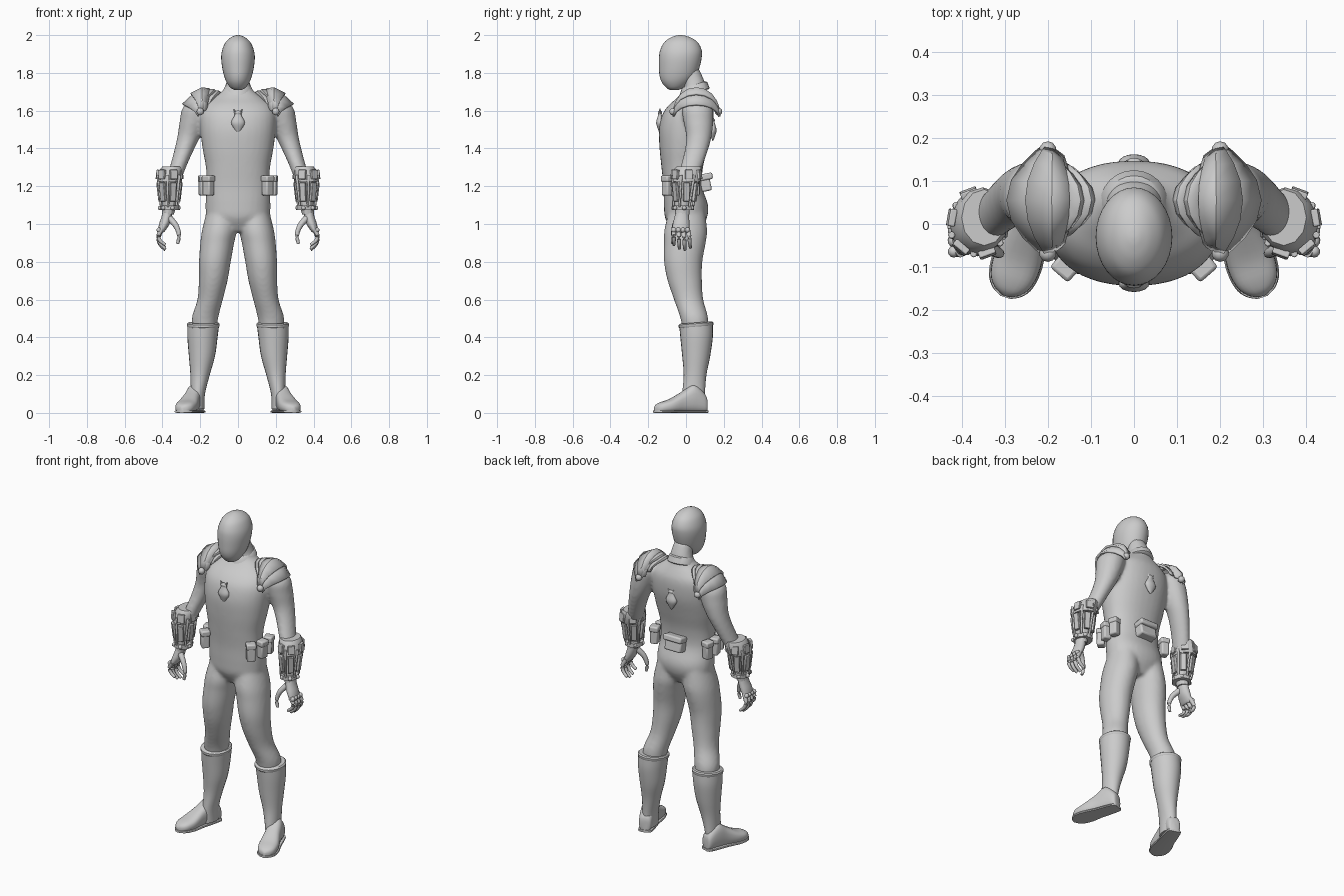
import bpy, bmesh, math
from mathutils import Vector, Matrix

cube = bpy.data.objects.get("Cube")
if cube:
    bpy.data.objects.remove(cube, do_unlink=True)

grey = bpy.data.materials.new("plain_grey")
grey.use_nodes = True
grey.diffuse_color = (0.6, 0.6, 0.6, 1)
grey.node_tree.nodes["Principled BSDF"].inputs["Base Color"].default_value = (0.6, 0.6, 0.6, 1)


def finish(bm, name, mirror=False, angle=40, bevel=0, solid=0):
    """Turn a bmesh into a shaded object with its modifiers."""
    bmesh.ops.recalc_face_normals(bm, faces=bm.faces)
    mesh = bpy.data.meshes.new(name)
    bm.to_mesh(mesh)
    bm.free()
    obj = bpy.data.objects.new(name, mesh)
    bpy.context.collection.objects.link(obj)
    mesh.materials.append(grey)
    bpy.ops.object.select_all(action='DESELECT')
    obj.select_set(True)
    bpy.context.view_layer.objects.active = obj
    bpy.ops.object.shade_smooth_by_angle(angle=math.radians(angle))
    if solid:
        mod = obj.modifiers.new("thickness", 'SOLIDIFY')
        mod.thickness, mod.offset = solid, 0
    if bevel:
        mod = obj.modifiers.new("bevel", 'BEVEL')
        mod.width, mod.segments = bevel, 2
    if mirror:
        obj.modifiers.new("mirror", 'MIRROR').use_mirror_merge = False
    return obj


def dense(rows, k=4):
    """Catmull-Rom interpolation of a list of tuples."""
    out = []
    for i in range(len(rows) - 1):
        a, b, c, d = (rows[max(0, min(len(rows) - 1, i + j))] for j in (-1, 0, 1, 2))
        for s in range(k):
            t = s / k
            out.append(tuple(q + t / 2 * (r - p + t * (2*p - 5*q + 4*r - w + t * (3*(q - r) + w - p)))
                             for p, q, r, w in zip(a, b, c, d)))
    return out + [rows[-1]]


def ring(c, u, v, n=24, power=2):
    """Superellipse around c with half axes u and v."""
    pts = []
    for i in range(n):
        a = 2 * math.pi * i / n
        co, si = math.cos(a), math.sin(a)
        pts.append(Vector(c) + Vector(u) * math.copysign(abs(co) ** (2 / power), co)
                   + Vector(v) * math.copysign(abs(si) ** (2 / power), si))
    return pts


def loft(bm, rings):
    rows = [[bm.verts.new(p) for p in r] for r in rings]
    n = len(rows[0])
    for lo, hi in zip(rows, rows[1:]):
        for i in range(n):
            bm.faces.new((lo[i], lo[(i + 1) % n], hi[(i + 1) % n], hi[i]))
    bm.faces.new(rows[0])
    bm.faces.new(rows[-1])


def limb(bm, rows, side=1, n=24, k=4, power=2):
    """Rows of (z, x min, x max, y min, y max)."""
    loft(bm, [ring((side * (a + b) / 2, (c + d) / 2, z), ((b - a) / 2, 0, 0), (0, (d - c) / 2, 0), n, power)
              for z, a, b, c, d in dense(rows, k)])


def tube(bm, pts, r0, r1, n=10):
    pts = [Vector(p) for p in dense(pts, 3)]
    rings = []
    for i, p in enumerate(pts):
        d = pts[min(i + 1, len(pts) - 1)] - pts[max(i - 1, 0)]
        q = d.to_track_quat('Z', 'Y')
        r = r0 + (r1 - r0) * i / (len(pts) - 1)
        rings.append(ring(p, q @ Vector((r, 0, 0)), q @ Vector((0, r, 0)), n))
    loft(bm, rings)


def box(bm, loc, size, turn=0, tilt=0):
    m = (Matrix.Translation(loc) @ Matrix.Rotation(turn, 4, 'Z') @ Matrix.Rotation(tilt, 4, 'Y')
         @ Matrix.Diagonal((*size, 1)))
    bmesh.ops.create_cube(bm, size=1, matrix=m)


def ball(bm, loc, r):
    bmesh.ops.create_uvsphere(bm, u_segments=10, v_segments=6, radius=r, matrix=Matrix.Translation(loc))


# Body suit: trunk, neck, arms and legs fused into one smooth skin
bm = bmesh.new()
trunk = [(.96, .08, -.07, .07), (1.03, .16, -.11, .11), (1.1, .172, -.117, .117), (1.2, .166, -.12, .085),
         (1.3, .17, -.13, .09), (1.4, .188, -.14, .115), (1.5, .2, -.143, .14), (1.58, .2, -.125, .147),
         (1.63, .18, -.09, .142), (1.67, .13, -.045, .125), (1.71, .078, -.015, .105), (1.75, .062, -.015, .1),
         (1.82, .05, -.04, .07)]
limb(bm, [(z, -w, w, a, b) for z, w, a, b in trunk], n=32, power=2.2)
arm = [(1.67, .16, .21, .03, .09), (1.62, .14, .29, -.02, .14), (1.55, .16, .308, -.015, .145),
       (1.47, .195, .32, 0, .137), (1.4, .23, .335, -.005, .12), (1.3, .275, .362, -.03, .085),
       (1.2, .31, .395, -.055, .045), (1.06, .342, .4, -.055, .015)]
leg = [(1.07, .01, .165, -.09, .1), (.97, .006, .19, -.115, .112), (.9, .02, .2, -.117, .105),
       (.8, .038, .207, -.117, .087), (.7, .055, .208, -.098, .085), (.6, .08, .215, -.064, .092),
       (.5, .105, .245, -.03, .118), (.4, .12, .24, -.01, .115)]
for side in (1, -1):
    limb(bm, arm, side)
    limb(bm, leg, side)
suit = finish(bm, "body_suit")
mod = suit.modifiers.new("fuse", 'REMESH')
mod.mode, mod.voxel_size, mod.use_smooth_shade = 'VOXEL', 0.01, True
mod = suit.modifiers.new("soften", 'SMOOTH')
mod.factor, mod.iterations = 0.5, 8

# Smooth masked head
bm = bmesh.new()
head = [(1.71, .02, -.085, -.04), (1.722, .04, -.105, -.01), (1.75, .06, -.128, .025), (1.785, .074, -.14, .055),
        (1.83, .084, -.143, .072), (1.88, .089, -.143, .083), (1.92, .084, -.137, .083), (1.96, .067, -.117, .064),
        (1.985, .042, -.085, .03), (1.997, .018, -.053, -.005), (2, .004, -.034, -.026)]
limb(bm, [(z, -w, w, a, b) for z, w, a, b in head], n=32)
finish(bm, "head", angle=80)

# Tilted collar
bm = bmesh.new()
loft(bm, [ring((0, .045, z), (w, 0, 0), (0, w, .25 * w), 24)
          for z, w in ((1.695, .075), (1.7, .08), (1.735, .067), (1.74, .06))])
finish(bm, "collar")

# Boots: shaft, foot and sole
bm = bmesh.new()
boot = [(.02, .178, .25, -.02, .1), (.1, .175, .25, -.02, .1), (.2, .15, .252, -.012, .108),
        (.3, .122, .26, -.02, .128), (.4, .108, .268, -.03, .142), (.465, .1, .268, -.036, .142)]
limb(bm, boot)
loft(bm, [ring((.184, .053, z), (w, 0, 0), (0, w + .005, .08 * w))
          for z, w in ((.455, .083), (.46, .087), (.472, .087), (.478, .08))])
heel, along = Vector((.207, .108, 0)), Vector((.09, -.275, 0)).normalized()
across = Vector((-along.y, along.x, 0))
foot = [(0, .02, .07), (.012, .036, .1), (.07, .043, .15), (.13, .046, .115), (.2, .056, .075),
        (.25, .05, .058), (.277, .032, .045), (.29, .008, .03)]
loft(bm, [ring(heel + along * s + Vector((0, 0, h / 2)), across * w, (0, 0, h / 2), 24, 2.6)
          for s, w, h in dense(foot)])
loft(bm, [ring(heel + along * (s * 1.02 - .003) + Vector((0, 0, .007)), across * (w + .004), (0, 0, .007), 12, 5)
          for s, w, h in dense(foot)])
finish(bm, "boots", mirror=True)


def arch(bm, stations, pull, steps=8, cy=.055):
    """Saddle plate; stations of (x, top z, half depth, drop)."""
    rows = []
    for i, (x, z, depth, drop) in enumerate(stations):
        row = []
        for j in range(steps + 1):
            a = math.radians(85) * (2 * j / steps - 1)
            s = math.sin(a)
            row.append(bm.verts.new((x - pull[i] * s * s, cy + depth * s, z - drop * (1 - math.cos(a)))))
        rows.append(row)
    for lo, hi in zip(rows, rows[1:]):
        for j in range(steps):
            bm.faces.new((lo[j], lo[j + 1], hi[j + 1], hi[j]))


# Layered shoulder guards
bm = bmesh.new()
arch(bm, [(.145, 1.695, .1, .1), (.18, 1.708, .112, .12), (.24, 1.68, .12, .105), (.292, 1.632, .122, .07)],
     (-.02, 0, .035, .08))
arch(bm, [(.15, 1.712, .1, .11), (.19, 1.718, .115, .12), (.25, 1.688, .123, .1)], (-.02, 0, .045))
for x, z, depth in ((.093, 1.7, .08), (.118, 1.708, .09)):
    arch(bm, [(x, z - .008, depth - .006, .07), (x + .008, z, depth, .08), (x + .034, z, depth + .004, .085)],
         (-.06, -.055, -.045))
finish(bm, "shoulder_guards", mirror=True, angle=25, solid=.012)
bm = bmesh.new()
for y in (-.068, .172):
    ball(bm, (.2, y, 1.595), .02)
finish(bm, "shoulder_rivets", mirror=True)

# Rounded bosses on chest and back
for name, y, low in (("chest_boss", -.138, 1.48), ("back_boss", .142, 1.44)):
    bm = bmesh.new()
    limb(bm, [(low + h, -w, w, y - w * .55, y + w * .55) for h, w in
              ((0, .003), (.02, .018), (.055, .036), (.088, .022), (.1, .017), (.112, .02), (.122, .004))], n=16)
    for s in (1, -1):
        tube(bm, [(s * .012, y, low + .105), (s * .022, y, low + .13)], .009, .002, 6)
    finish(bm, name)

# Belt pouches with flaps
bm = bmesh.new()
for x, y, turn in ((.157, -.098, -.85), (.183, -.025, -.2), (.18, .045, .25)):
    box(bm, (x, y, 1.198), (.045, .05, .095), turn)
    box(bm, (x, y, 1.24), (.053, .056, .034), turn)
finish(bm, "belt_pouches", mirror=True, bevel=.008)
bm = bmesh.new()
box(bm, (0, .1, 1.215), (.06, .11, .085), math.pi / 2, -.2)
box(bm, (0, .106, 1.25), (.07, .122, .035), math.pi / 2, -.2)
finish(bm, "rear_pouch", bevel=.009)

# Gauntlets: flared cuff, sleeve and wrist band
bm = bmesh.new()
limb(bm, [(1.305, .295, .4, -.05, .08), (1.29, .29, .412, -.062, .085), (1.24, .298, .428, -.075, .08),
          (1.225, .302, .428, -.074, .074)], n=12, k=1)
limb(bm, [(1.24, .308, .415, -.062, .06), (1.17, .313, .408, -.062, .04), (1.1, .325, .4, -.06, .022),
          (1.05, .34, .402, -.057, .018)], n=12, k=1)
for z, grow in ((1.19, .008), (1.085, .012)):
    limb(bm, [(z + h, .32 - grow, .4 + grow, -.06 - grow, .03 + grow) for h in (-.012, .012)], n=12, k=1)
finish(bm, "gauntlets", mirror=True, angle=30)

# Gauntlet armour: plates, struts and rivets around the forearm
bm = bmesh.new()
for i in range(6):
    a = math.radians(60 * i + 10)
    co, si = math.cos(a), math.sin(a)
    box(bm, (.363 + .054 * co, -.008 + .06 * si, 1.17), (.018, .032, .1), a, .12)
    box(bm, (.362 + .062 * co, .002 + .074 * si, 1.262), (.016, .04, .05), a, -.1)
    b = a + .5
    tube(bm, [(.362 + .066 * math.cos(b), .07 * math.sin(b), 1.26),
              (.363 + .047 * math.cos(b), -.015 + .052 * math.sin(b), 1.09)], .009, .007, 6)
    ball(bm, (.364 + .05 * co, -.018 + .052 * si, 1.085), .012)
finish(bm, "gauntlet_armour", mirror=True, angle=30, bevel=.003)

# Hands: palm, four curled fingers and a thumb
bm = bmesh.new()
limb(bm, [(1.08, .345, .397, -.05, .012), (1.04, .35, .405, -.06, .016), (1, .362, .418, -.07, .018),
          (.965, .385, .424, -.072, .016), (.955, .395, .418, -.066, .01)], n=16)
for i, reach in enumerate((.085, .105, .112, .1)):
    y = -.064 + .024 * i
    tube(bm, [(.402, y, .975), (.421, y + .003 * i, .975 - reach * .4),
              (.412, y + .004 * i, .975 - reach * .75), (.384, y + .005 * i, .975 - reach)], .0135, .008)
    ball(bm, (.418, y, .968), .014)
tube(bm, [(.362, -.04, 1.03), (.328, -.06, .99), (.312, -.068, .94), (.32, -.07, .895)], .018, .008)
finish(bm, "hands", mirror=True, angle=60)
